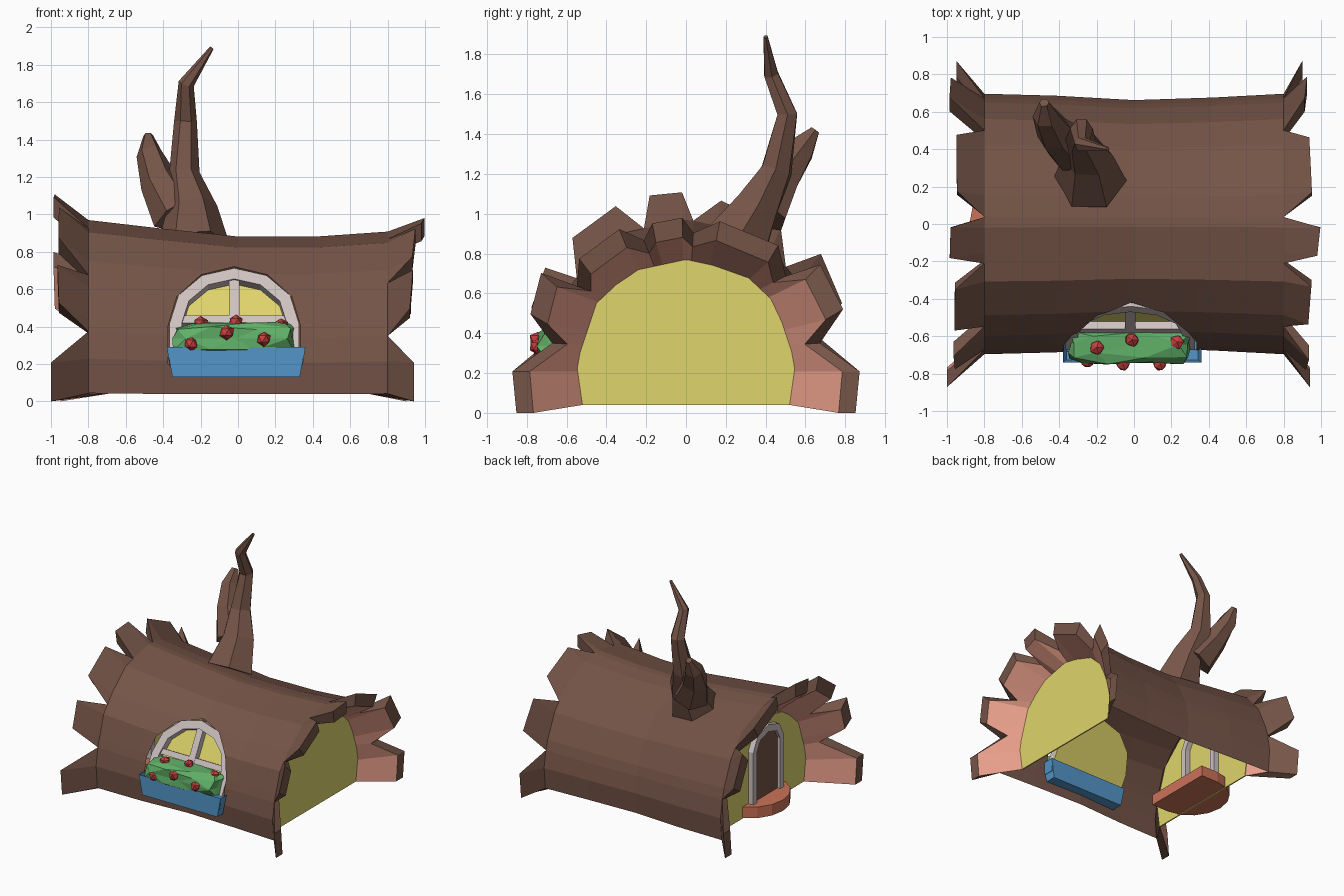
import bpy, bmesh, math, random
from mathutils import Matrix, Vector

random.seed(4)
if "Cube" in bpy.data.objects:
    bpy.data.objects.remove(bpy.data.objects["Cube"])


def material(name, r, g, b):
    m = bpy.data.materials.new(name)
    m.use_nodes = True
    m.diffuse_color = (r, g, b, 1)
    m.node_tree.nodes["Principled BSDF"].inputs["Base Color"].default_value = (r, g, b, 1)
    return m


BARK = material("bark brown", .18, .09, .064)
WOOD = material("inner wood pink", .8, .34, .25)
YELLOW = material("wall yellow", .74, .66, .15)
GREY = material("frame grey", .62, .54, .53)
GREEN = material("leaf green", .12, .44, .14)
RED = material("flower red", .6, .05, .05)
BLUE = material("box blue", .085, .3, .58)
CLAY = material("step clay", .6, .17, .1)


def finish(name, bm, *mats):
    me = bpy.data.meshes.new(name)
    bm.to_mesh(me)
    bm.free()
    for m in mats:
        me.materials.append(m)
    ob = bpy.data.objects.new(name, me)
    bpy.context.collection.objects.link(ob)
    return ob


def plate(name, polys, depth, mat, frame, w=0):
    """Flat polygons in a local frame, thickened evenly about level w."""
    bm = bmesh.new()
    for poly in polys:
        bm.faces.new([bm.verts.new(frame @ Vector((u, v, w))) for u, v in poly])
    bmesh.ops.remove_doubles(bm, verts=bm.verts, dist=1e-4)
    bmesh.ops.recalc_face_normals(bm, faces=bm.faces)
    ob = finish(name, bm, mat)
    mod = ob.modifiers.new("thickness", "SOLIDIFY")
    mod.thickness, mod.offset = depth, 0
    return ob


def axes(u, v, origin):
    u, v = Vector(u), Vector(v).normalized()
    m = Matrix((u, v, u.cross(v))).transposed().to_4x4()
    m.translation = origin
    return m


def arch(half, spring, rise, n, base=0.0):
    curve = [(-half * math.cos(math.pi * i / n), spring + rise * math.sin(math.pi * i / n))
             for i in range(n + 1)]
    return [(-half, base)] + curve + [(half, base)]


def band(outer, inner):
    return [[outer[i], outer[i + 1], inner[i + 1], inner[i]] for i in range(len(outer) - 1)]


def bar(u0, u1, v0, v1):
    return [(u0, v0), (u1, v0), (u1, v1), (u0, v1)]


# Half-round cross-sections, running from front foot over the top to the back foot
def full(half):
    return [(-y, z) for y, z in half] + [(y, z) for y, z in half[-2::-1]]


OUTER = full([(.66, .04), (.68, .25), (.59, .55), (.36, .81), (0, .885)])
INNER = full([(.52, .04), (.55, .25), (.45, .55), (.28, .71), (0, .77)])


def along(profile, t):
    i = min(int(t), len(profile) - 2)
    a, b = Vector(profile[i]), Vector(profile[i + 1])
    return a.lerp(b, t - i)


# Log: columns around the section, each tooth has two columns with a notch between teeth
notches = [1.3, 2.25, 3.43, 4.1, 5.55, 6.7]
columns = [(0, "foot"), (.8, "foot")]
for i, n in enumerate(notches):
    columns.append((n, "notch"))
    if i < len(notches) - 1:
        gap = notches[i + 1] - n
        columns += [(n + gap * .22, i), (n + gap * .78, i)]
columns += [(7.2, "foot"), (8, "foot")]
# Flare and reach of the five teeth at each end, front to back
flare = {-1: [1.2, 1.16, 1.15, 1.12, 1.19], 1: [1.2, 1.1, 1.07, 1.09, 1.2]}
reach = {-1: [.97, .97, .98, .96, .98], 1: [.93, .94, .99, .95, .92]}


def end_points(side, t, kind):
    """Rim, tip, inner tip and wall points for one column at one end."""
    p = along(OUTER, t)
    rim = Vector((side * .8, p.x * 1.03, max(.04, p.y * (1.1 if side < 0 else 1.03))))
    wall = Vector((side * .7, *along(INNER, t)))
    if kind == "notch":
        return rim, rim.copy(), rim.lerp(wall, .5) + Vector((side * .04, 0, 0)), wall
    if kind == "foot":
        tip_x = (1 if side < 0 else .94) if p.x < 0 else (.95 if side < 0 else .9)
        tip = Vector((side * tip_x, p.x * 1.29, 0 if p.y < .1 else p.y))
        return rim, tip, Vector((tip.x, tip.y * .9, tip.z)), wall
    k = flare[side][kind] + random.uniform(-.02, .02)
    x = side * (reach[side][kind] + random.uniform(-.015, .01))
    tip = Vector((x, rim.y * k, rim.z * k))
    return rim, tip, Vector((x, tip.y * .89, tip.z * .9)), wall


bm = bmesh.new()
grid = []
for t, kind in columns:
    p = along(OUTER, t)
    left, right = end_points(-1, t, kind), end_points(1, t, kind)
    middle = [Vector((-.42, p.x * 1.015, p.y * (1.05 if p.y > .1 else 1))),
              Vector((0, p.x * .98, p.y)), Vector((.42, p.x, p.y))]
    grid.append([bm.verts.new(v) for v in [*left[::-1], *middle, *right]])
last = len(grid[0]) - 2
for a, b in zip(grid, grid[1:]):
    for r in range(last + 1):
        f = bm.faces.new((a[r], a[r + 1], b[r + 1], b[r]))
        f.material_index = 1 if r in (0, last) else 0
for col in (grid[0], grid[-1]):
    bm.faces.new(col[:4])
    bm.faces.new(col[-4:])
bmesh.ops.remove_doubles(bm, verts=bm.verts, dist=1e-4)

# Window opening, sliced through the front of the log
hole = [(u - .02, v) for u, v in arch(.355, .4, .32, 6, .2)]
for (x0, z0), (x1, z1) in zip(hole, hole[1:] + hole[:1]):
    faces = [f for f in bm.faces if f.calc_center_median().y < -.1
             and all(abs(v.co.x) < .45 for v in f.verts)]
    geom = set(faces) | {e for f in faces for e in f.edges} | {v for f in faces for v in f.verts}
    bmesh.ops.bisect_plane(bm, geom=list(geom), dist=1e-5,
                           plane_co=(x0, 0, z0), plane_no=(z1 - z0, 0, x0 - x1))


def in_hole(c):
    return c.y < -.1 and all((c.x - x0) * (z1 - z0) - (c.z - z0) * (x1 - x0) > 0
                             for (x0, z0), (x1, z1) in zip(hole, hole[1:] + hole[:1]))


bmesh.ops.delete(bm, geom=[f for f in bm.faces if in_hole(f.calc_center_median())],
                 context="FACES")
finish("hollow_log", bm, BARK, WOOD)


# Dead branches on top
def branch(name, path, sides=6):
    bm = bmesh.new()
    rings = []
    for i, (x, y, z, r) in enumerate(path):
        prev, nxt = path[max(i - 1, 0)], path[min(i + 1, len(path) - 1)]
        heading = Vector([nxt[k] - prev[k] for k in range(3)])
        rot = Vector((0, 0, 1)).rotation_difference(heading)
        ring = []
        for k in range(sides):
            ang, rad = math.tau * k / sides, r * random.uniform(.88, 1.12)
            ring.append(bm.verts.new(Vector((x, y, z)) + rot @ Vector(
                (rad * math.cos(ang), rad * math.sin(ang), 0))))
        rings.append(ring)
    for a, b in zip(rings, rings[1:]):
        for k in range(sides):
            n = (k + 1) % sides
            bm.faces.new((a[k], a[n], b[n], b[k]))
    bm.faces.new(rings[0][::-1])
    bm.faces.new(rings[-1])
    finish(name, bm, BARK)


branch("main_branch", [(-.24, .23, .82, .2), (-.25, .36, 1.03, .13), (-.29, .45, 1.22, .085),
                       (-.28, .51, 1.5, .058), (-.28, .43, 1.7, .042), (-.14, .4, 1.89, .012)])
branch("side_branch", [(-.32, .38, 1.0, .13), (-.42, .48, 1.17, .095),
                       (-.475, .58, 1.32, .075), (-.48, .65, 1.42, .028)])

# End walls
right_end = axes((0, 1, 0), (0, 0, 1), (.7, 0, 0))
left_end = axes((0, -1, 0), (0, 0, 1), (-.7, 0, 0))
plate("end_wall_left", [INNER], .01, YELLOW, right_end)
plate("end_wall_right", [INNER], .01, YELLOW, left_end)

# Door with frame and rounded step
door_out, door_in = arch(.2, .56, .16, 4, .12), arch(.15, .55, .11, 4, .12)
plate("door", [door_in], .02, BARK, left_end, .015)
plate("door_frame", band(door_out, door_in), .1, GREY, left_end, 0)
ground = axes((1, 0, 0), (0, 1, 0), (-.6, 0, .09))
round_step = [(-.28 * math.sin(math.pi * i / 8), .3 * math.cos(math.pi * i / 8)) for i in range(9)]
plate("door_step", [round_step + [(.16, -.3), (.16, .3)]], .09, CLAY, ground)

# Window, leaning back with the curve of the log
LEAN_Y = -.635
lean = axes((1, 0, 0), (0, .25, .47), (-.02, LEAN_Y, .25))
win_out, win_in = arch(.345, .17, .33, 6), arch(.28, .17, .265, 6, .05)
plate("window_glass", [win_out], .01, YELLOW, lean, -.02)
plate("window_frame", band(win_out, win_in) + [[win_out[0], win_in[0], win_in[-1], win_out[-1]]],
      .06, GREY, lean, .015)
plate("window_mullion", [bar(-.027, .027, .03, .45)], .05, GREY, lean, .01)
plate("window_crossbar", [bar(-.29, .29, .175, .22)], .045, GREY, lean, .01)

# Flower box, tapered and hollow
bm = bmesh.new()
bmesh.ops.create_cube(bm, size=1)
for v in bm.verts:
    k = .92 if v.co.z < 0 else 1
    v.co = (v.co.x * .74 * k - .01, -.655 + v.co.y * .17 * (k if v.co.y > 0 else 1),
            .21 + v.co.z * .16)
top = max(bm.faces, key=lambda f: f.calc_center_median().z)
bmesh.ops.inset_region(bm, faces=[top], thickness=.02)
for v in top.verts:
    v.co.z -= .1
finish("flower_box", bm, BLUE)

# Bush, squared off and kept in front of the glass
bm = bmesh.new()
bmesh.ops.create_icosphere(bm, subdivisions=2, radius=1)
for v in bm.verts:
    k = random.uniform(.92, 1.06)
    x, y, z = (max(-1, min(1, c * 1.4)) for c in v.co)
    height = .335 + z * .085 * k
    v.co = (x * .325 * k - .015, min(-.645 + y * .1 * k, LEAN_Y + (height - .25) * .53), height)
finish("bush", bm, GREEN)

for i, spot in enumerate([(-.2, -.66, .415), (-.06, -.745, .37), (.14, -.745, .335),
                          (.23, -.63, .405), (-.25, -.73, .31), (-.01, -.62, .425)]):
    bm = bmesh.new()
    bmesh.ops.create_icosphere(bm, subdivisions=1, radius=.042)
    for v in bm.verts:
        v.co = Vector(spot) + v.co * random.uniform(.85, 1.08)
    finish(f"flower_{i + 1}", bm, RED)
